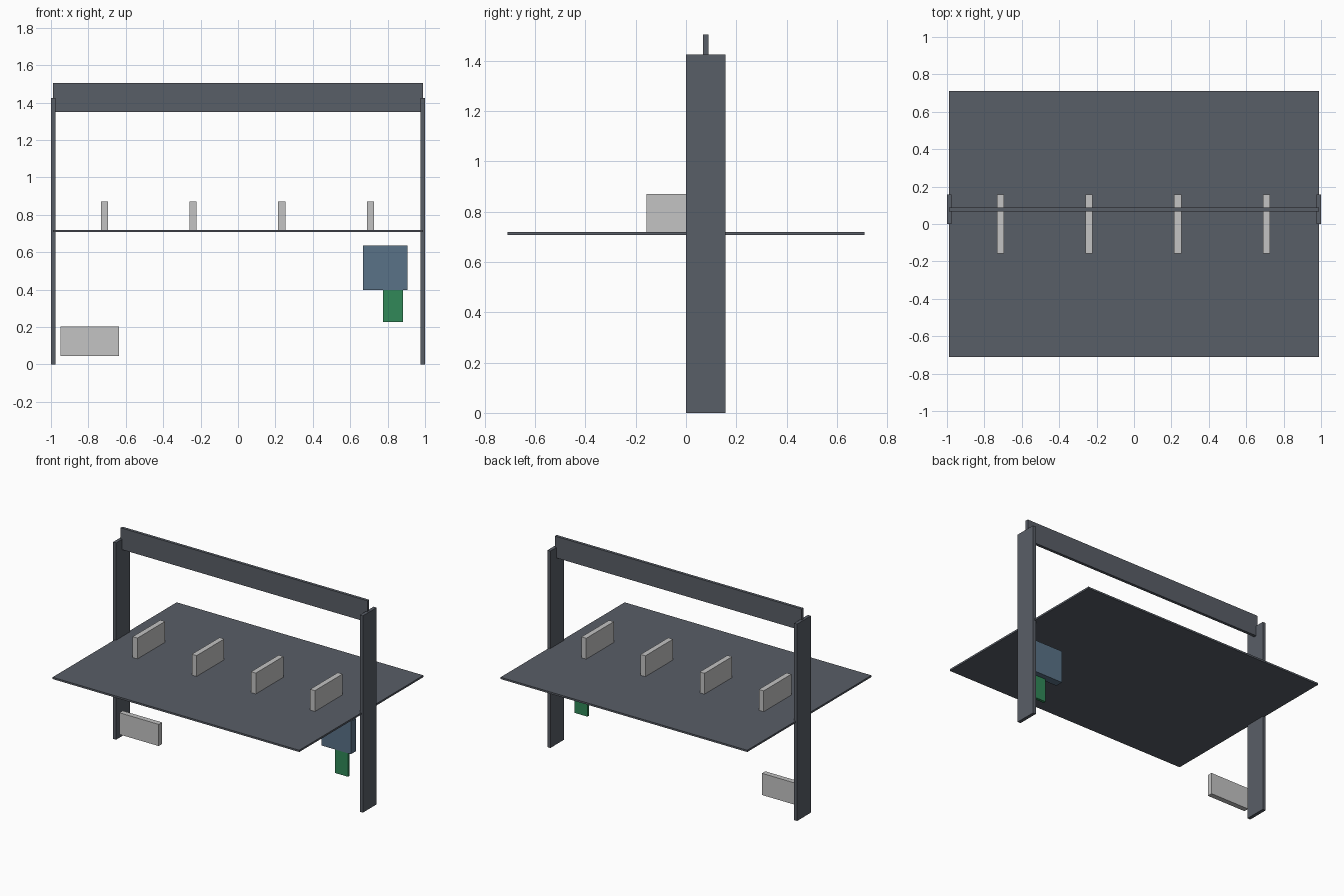
import bpy

if "Cube" in bpy.data.objects:
    bpy.data.objects.remove(bpy.data.objects["Cube"])


def srgb(*rgb):
    """8-bit display colour to linear values."""
    lin = [(c / 255 / 12.92) if c < 11 else ((c / 255 + 0.055) / 1.055) ** 2.4 for c in rgb]
    return (*lin, 1.0)


def material(name, *rgb):
    mat = bpy.data.materials.new(name)
    mat.diffuse_color = srgb(*rgb)
    mat.use_nodes = True
    mat.node_tree.nodes["Principled BSDF"].inputs["Base Color"].default_value = mat.diffuse_color
    return mat


slate = material("slate_grey", 89, 94, 103)
light = material("light_grey", 195, 195, 195)
blue = material("steel_blue", 90, 114, 135)
green = material("board_green", 49, 137, 88)


def box(name, mat, x, y, z):
    """Box spanning the (min, max) pair on each axis."""
    spans = (x, y, z)
    bpy.ops.mesh.primitive_cube_add(size=1, location=[(a + b) / 2 for a, b in spans])
    obj = bpy.context.object
    obj.name = name
    obj.scale = [b - a for a, b in spans]
    bpy.ops.object.transform_apply(location=False, rotation=False, scale=True)
    obj.data.materials.append(mat)
    return obj


# Frame: two upright posts joined by a top beam
box("left_post", slate, (-1.0, -0.976), (0.0, 0.157), (0.0, 1.425))
box("right_post", slate, (0.976, 1.0), (0.0, 0.157), (0.0, 1.425))
box("top_beam", slate, (-0.988, 0.988), (0.068, 0.089), (1.35, 1.505))

# Thin bed plate
box("bed_plate", slate, (-0.988, 0.988), (-0.71, 0.71), (0.707, 0.72))

# Row of upright blocks on the plate
for i in range(4):
    cx = -0.714 + i * 0.474
    box(f"plate_block_{i + 1}", light, (cx - 0.019, cx + 0.019), (-0.158, 0.158), (0.72, 0.871))

# Units hanging under the plate
box("supply_box", light, (-0.95, -0.635), (0.0, 0.038), (0.045, 0.202))
box("control_box", blue, (0.668, 0.905), (0.0, 0.058), (0.398, 0.635))
box("circuit_board", green, (0.776, 0.881), (0.0, 0.02), (0.228, 0.398))
